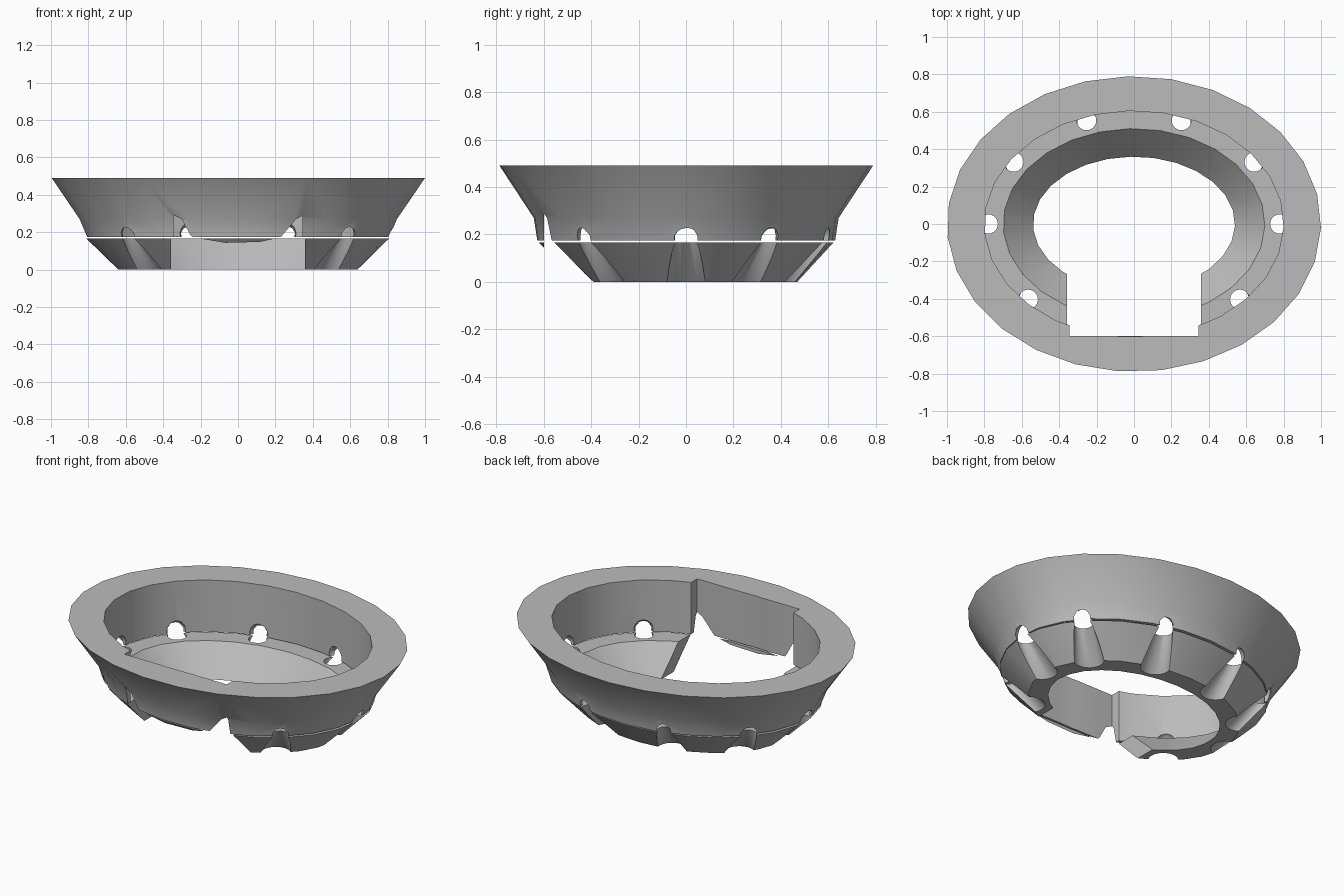
import bpy
import bmesh
from math import cos, sin, radians, pi

cube = bpy.data.objects.get("Cube")
if cube:
    bpy.data.objects.remove(cube)

SIDES = 27
START = radians(91.8)
NOTCH_Y = -0.6

grey = bpy.data.materials.new("plain grey")
grey.use_nodes = True
GREY = (0.5, 0.5, 0.5, 1)
grey.diffuse_color = GREY
grey.node_tree.nodes["Principled BSDF"].inputs["Base Color"].default_value = GREY


def loft(name, rings, closed):
    """Skin a list of point rings; closed joins last to first, else caps the ends."""
    bm = bmesh.new()
    rows = [[bm.verts.new(p) for p in ring] for ring in rings]
    pairs = list(zip(rows, rows[1:]))
    if closed:
        pairs.append((rows[-1], rows[0]))
    else:
        bm.faces.new(rows[0])
        bm.faces.new(rows[-1])
    for low, high in pairs:
        n = len(low)
        for i in range(n):
            j = (i + 1) % n
            bm.faces.new((low[i], low[j], high[j], high[i]))
    bmesh.ops.recalc_face_normals(bm, faces=bm.faces)
    mesh = bpy.data.meshes.new(name)
    bm.to_mesh(mesh)
    bm.free()
    mesh.materials.append(grey)
    obj = bpy.data.objects.new(name, mesh)
    bpy.context.collection.objects.link(obj)
    return obj


def ellipse(a, b, z):
    angles = [START + 2 * pi * i / SIDES for i in range(SIDES)]
    return [(a * cos(t), b * sin(t), z) for t in angles]


def oval_ring(name, profile):
    return loft(name, [ellipse(*p) for p in profile], True)


def port_cutter(angle):
    """Domed bore on the seam that flares outward as it follows the lower slope."""
    t = radians(angle)
    rings = []
    # inset from the rim, height, radius
    for inset, z, r in ((0.16, -0.03, 0.09), (0.02, 0.165, 0.052), (0.012, 0.195, 0.054),
                        (0.012, 0.222, 0.046), (0.012, 0.24, 0.03), (0.012, 0.248, 0.01)):
        cx, cy = (0.8 - inset) * cos(t), (0.605 - inset) * sin(t)
        rings.append([(cx + r * cos(k * pi / 12), cy + r * sin(k * pi / 12), z)
                      for k in range(24)])
    return loft("port_cutter", rings, False)


def notch_cutter(half_width):
    corners = [(-half_width, NOTCH_Y), (half_width, NOTCH_Y),
               (half_width, 0), (-half_width, 0)]
    return loft("notch_cutter", [[(x, y, z) for x, y in corners] for z in (-0.1, 0.7)], False)


def carve(obj, cutters):
    bpy.ops.object.select_all(action="DESELECT")
    bpy.context.view_layer.objects.active = obj
    obj.select_set(True)
    for cutter in cutters:
        mod = obj.modifiers.new("cut", "BOOLEAN")
        mod.operation = "DIFFERENCE"
        mod.solver = "EXACT"
        mod.object = cutter
        bpy.ops.object.modifier_apply(modifier=mod.name)
    bpy.ops.object.shade_smooth_by_angle(angle=radians(30))


# Flared upper rim with a straight inner wall
upper_rim = oval_ring("upper_rim", [(0.8, 0.605, 0.175), (0.81, 0.63, 0.175),
                                    (0.85, 0.645, 0.27), (1.0, 0.79, 0.49),
                                    (0.8, 0.605, 0.49)])
# Tapered lower skirt with a ledge on top
lower_skirt = oval_ring("lower_skirt", [(0.54, 0.36, 0), (0.65, 0.47, 0),
                                        (0.813, 0.623, 0.166), (0.7, 0.51, 0.166)])

# Seam ports, mirrored left and right
ports = [port_cutter(s) for a in (71, 34.5, 0, -43.5) for s in (a, 180 - a)]
upper_notch, lower_notch = notch_cutter(0.345), notch_cutter(0.357)
carve(upper_rim, [upper_notch] + ports)
carve(lower_skirt, [lower_notch] + ports)

for helper in ports + [upper_notch, lower_notch]:
    bpy.data.objects.remove(helper)
